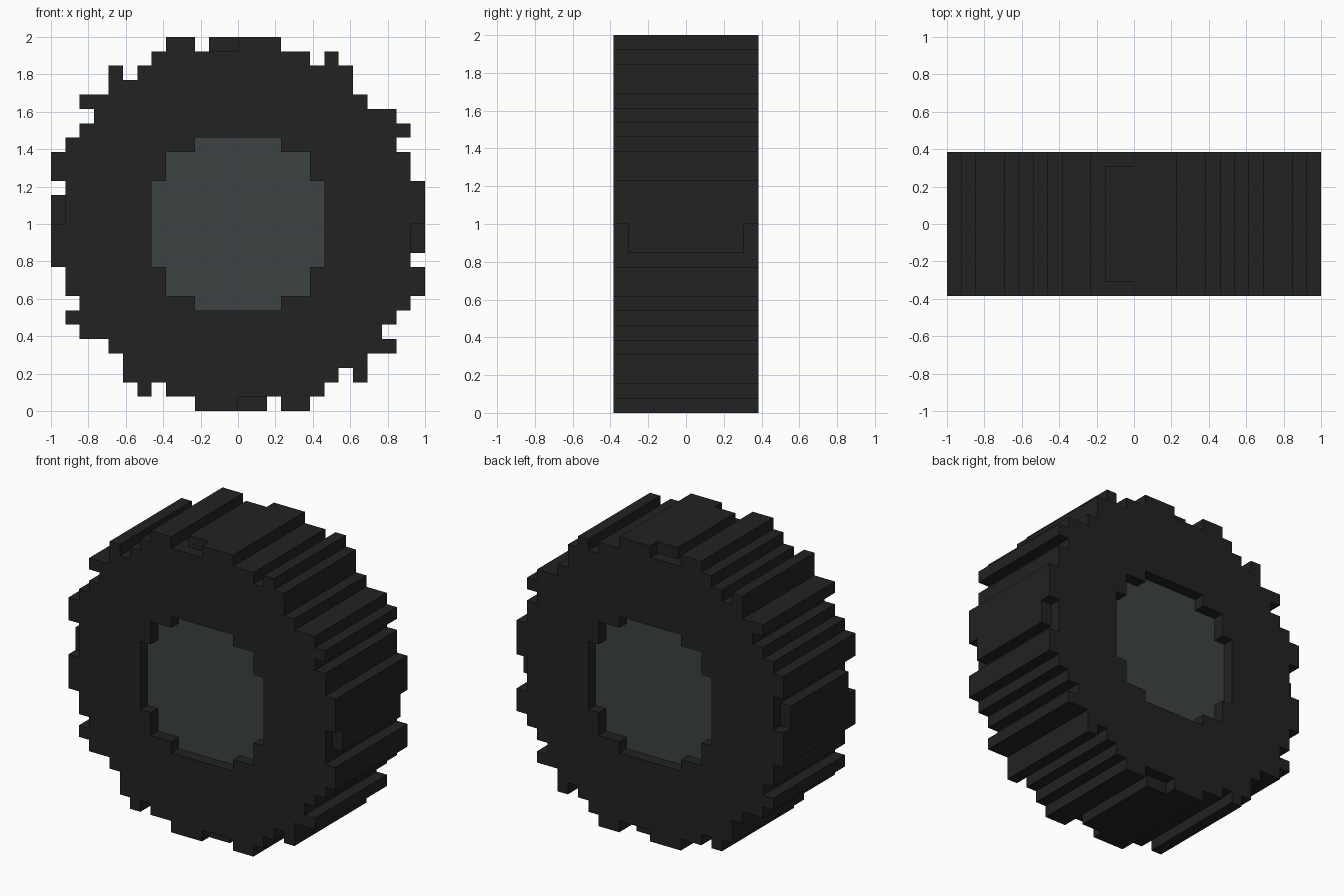
import bpy, bmesh

if "Cube" in bpy.data.objects:
    bpy.data.objects.remove(bpy.data.objects["Cube"])

U = 1 / 13                      # size of one block
Y = [-5, -4, 4, 5]              # depth layers: front skin, core, back skin

# Upper half of the tyre outline: block row -> filled spans in x
ROWS = {
    12: [(-5, -3), (-2, 3)], 11: [(-6, 5), (6, 7)], 10: [(-9, -8), (-7, 8)],
    9: [(-9, 8)], 8: [(-11, 9)], 7: [(-10, 11)], 6: [(-11, 12)],
    5: [(-12, 11)], 4: [(-13, 12)], 3: [(-13, 12)], 2: [(-12, 13)],
    1: [(-13, 13)], 0: [(-13, 13)],
}


def with_half_turn(cells):
    """The wheel repeats after half a turn about its axle."""
    return cells | {(-1 - i, -1 - k) for i, k in cells}


disc = with_half_turn({(i, k) for k, spans in ROWS.items()
                       for a, b in spans for i in range(a, b)})
# Tread blocks that stop one block short of the side walls
short_tread = with_half_turn({(-2, 12), (-1, 12), (-13, 0), (-13, 1)})
# Stepped round hub
hub_half = {6: 3, 5: 5, 4: 5, 3: 6, 2: 6, 1: 6}
hub_disc = with_half_turn({(i, k - 1) for k, w in hub_half.items()
                           for i in range(-w, w)})
hub_disc = {c for c in hub_disc if c in disc}

tyre = {(i, j, k) for i, k in disc - hub_disc for j in range(3)
        if j == 1 or (i, k) not in short_tread}
hub = {(i, 1, k) for i, k in hub_disc}
solid = tyre | hub


def build(name, cells, color):
    """Skin a set of blocks, keeping only the faces open to the air."""
    bm = bmesh.new()
    for c in cells:
        lo = (c[0] * U, Y[c[1]] * U, (c[2] + 13) * U)
        hi = ((c[0] + 1) * U, Y[c[1] + 1] * U, (c[2] + 14) * U)
        for axis in range(3):
            for side in (0, 1):
                n = list(c)
                n[axis] += 2 * side - 1
                if tuple(n) in solid:
                    continue
                u, v = (axis + 1) % 3, (axis + 2) % 3
                ring = []
                for a, b in ((0, 0), (1, 0), (1, 1), (0, 1)):
                    p = [0, 0, 0]
                    p[axis] = (lo, hi)[side][axis]
                    p[u] = (lo, hi)[a][u]
                    p[v] = (lo, hi)[b][v]
                    ring.append(bm.verts.new(p))
                bm.faces.new(ring if side else ring[::-1])
    bmesh.ops.remove_doubles(bm, verts=bm.verts[:], dist=1e-4)
    mesh = bpy.data.meshes.new(name)
    bm.to_mesh(mesh)
    bm.free()
    mat = bpy.data.materials.new(color[0])
    mat.diffuse_color = (*color[1], 1)
    mat.use_nodes = True
    mat.node_tree.nodes["Principled BSDF"].inputs["Base Color"].default_value = mat.diffuse_color
    mesh.materials.append(mat)
    obj = bpy.data.objects.new(name, mesh)
    bpy.context.collection.objects.link(obj)


# Treaded tyre and the recessed hub plates
build("tyre", tyre, ("black rubber", (0.016, 0.016, 0.016)))
build("hub", hub, ("grey green metal", (0.046, 0.055, 0.054)))
